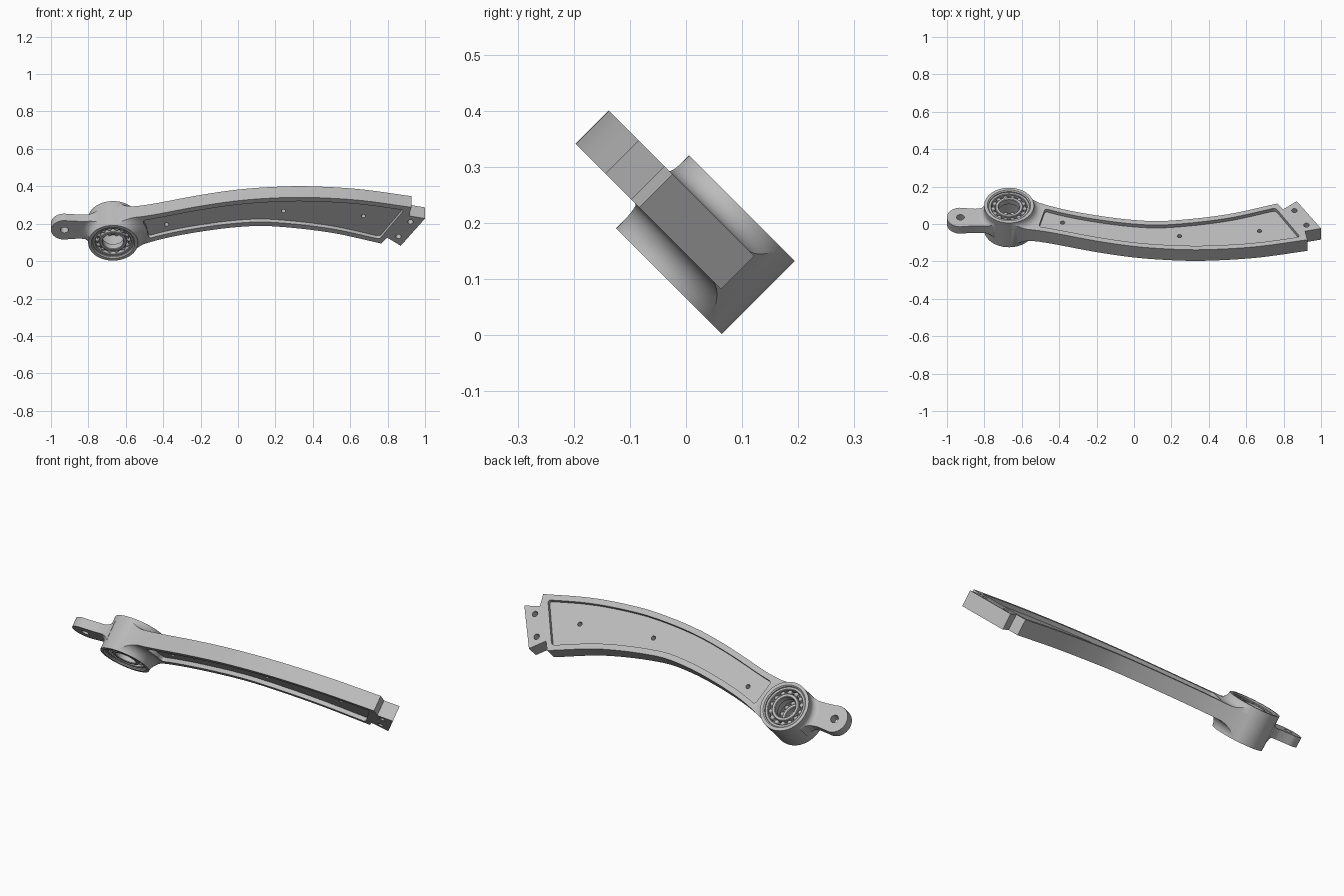
import bpy, bmesh, math
from mathutils import Matrix, Vector

if "Cube" in bpy.data.objects:
    bpy.data.objects.remove(bpy.data.objects["Cube"], do_unlink=True)

# One satin grey metal for every part
grey = bpy.data.materials.new("grey metal")
grey.use_nodes = True
grey.diffuse_color = (0.5, 0.5, 0.5, 1)
grey.node_tree.nodes["Principled BSDF"].inputs["Base Color"].default_value = grey.diffuse_color

# The part is modelled flat, then tilted about x
TILT = Matrix.Rotation(math.radians(-45), 4, 'X')
HUB = Vector((-0.668, -0.09))
HUB_R, HUB_LOW, HUB_TOP = 0.133, 0.047, 0.231
ARM_LOW, ARM_TOP = 0.102, 0.186
LUG_LOW, LUG_TOP = 0.117, 0.169


def finish(name, bm):
    bmesh.ops.recalc_face_normals(bm, faces=bm.faces[:])
    bm.transform(TILT)
    me = bpy.data.meshes.new(name)
    bm.to_mesh(me)
    bm.free()
    me.materials.append(grey)
    ob = bpy.data.objects.new(name, me)
    bpy.context.collection.objects.link(ob)
    return ob


def prism(name, pts, low, top, rounding=0):
    bm = bmesh.new()
    face = bm.faces.new([bm.verts.new((p[0], p[1], low)) for p in pts])
    ext = bmesh.ops.extrude_face_region(bm, geom=[face])["geom"]
    new = [g for g in ext if isinstance(g, bmesh.types.BMVert)]
    bmesh.ops.translate(bm, verts=new, vec=(0, 0, top - low))
    bmesh.ops.recalc_face_normals(bm, faces=bm.faces[:])
    if rounding:
        corners = [e for e in bm.edges
                   if abs(e.verts[0].co.z - e.verts[1].co.z) > 1e-4
                   and e.calc_face_angle(0) > 0.6]
        bmesh.ops.bevel(bm, geom=corners, offset=rounding, segments=5,
                        profile=0.5, affect='EDGES')
    return finish(name, bm)


def lathe(name, profile, steps=64):
    """Turn a closed (radius, height) profile about the hub axis."""
    bm = bmesh.new()
    rings = []
    for i in range(steps):
        a = math.tau * i / steps
        rings.append([bm.verts.new((HUB.x + r * math.cos(a), HUB.y + r * math.sin(a), w))
                      for r, w in profile])
    n = len(profile)
    for i in range(steps):
        a, b = rings[i], rings[(i + 1) % steps]
        for j in range(n):
            k = (j + 1) % n
            bm.faces.new((a[j], a[k], b[k], b[j]))
    return finish(name, bm)


def arc(c, r, start, end, n):
    return [(c[0] + r * math.cos(math.radians(start + (end - start) * i / n)),
             c[1] + r * math.sin(math.radians(start + (end - start) * i / n)))
            for i in range(n + 1)]


def combine(ob, tool, operation='DIFFERENCE'):
    mod = ob.modifiers.new("shape", 'BOOLEAN')
    mod.operation, mod.solver, mod.object = operation, 'EXACT', tool
    bpy.context.view_layer.objects.active = ob
    bpy.ops.object.modifier_apply(modifier=mod.name)
    bpy.data.objects.remove(tool, do_unlink=True)


def drill(ob, x, y, r):
    combine(ob, prism("drill", arc((x, y), r, 0, 345, 23), 0, 0.3))


def curve(pts, x):
    """Smooth interpolation through points sorted by x."""
    def slope(i):
        a, b = pts[max(i - 1, 0)], pts[min(i + 1, len(pts) - 1)]
        return (b[1] - a[1]) / (b[0] - a[0])
    i = max(k for k in range(len(pts) - 1) if k == 0 or pts[k][0] <= x)
    (x0, y0), (x1, y1) = pts[i], pts[i + 1]
    h = x1 - x0
    t = (x - x0) / h
    return (y0 * (1 + 2 * t) * (1 - t) ** 2 + slope(i) * h * t * (1 - t) ** 2
            + y1 * t * t * (3 - 2 * t) + slope(i + 1) * h * t * t * (t - 1))


def edge(pts, start, end, n=32, shift=0):
    xs = [start + (end - start) * i / n for i in range(n + 1)]
    return [(x, curve(pts, x) + shift) for x in xs]


# Arm outline: convex edge, end tab, concave edge, arc hidden in the hub wall
convex = [(-0.66, -0.2225), (-0.575, -0.226), (-0.473, -0.243), (-0.206, -0.313),
          (0, -0.355), (0.2, -0.376), (0.38, -0.38), (0.65, -0.358), (0.927, -0.305)]
concave = [(-0.6, 0.024), (-0.54, -0.011), (-0.393, -0.07), (-0.2, -0.121), (0, -0.156),
           (0.168, -0.163), (0.49, -0.115), (0.767, -0.031)]
tab = [(0.915, -0.24), (1.0, -0.22), (0.87, -0.014), (0.797, -0.076)]
arm_outline = (edge(convex, -0.66, 0.927) + tab + edge(concave, 0.767, -0.6)
               + arc(HUB, 0.122, 56, -84, 12))
arm = prism("arm", arm_outline, ARM_LOW, ARM_TOP)

# Shallow pocket on both faces of the arm
pocket = edge(convex, -0.51, 0.888, shift=0.03) + edge(concave, 0.757, -0.475, shift=-0.03)
DEPTH = 0.022
for low, top in ((ARM_TOP - DEPTH, 0.3), (0, ARM_LOW + DEPTH)):
    combine(arm, prism("pocket", pocket, low, top, rounding=0.016))

# Through holes in the pocket floor and in the tab
for x, y, r in ((-0.382, -0.153, 0.012), (0.243, -0.255, 0.012), (0.671, -0.216, 0.012),
                (0.858, -0.084, 0.015), (0.922, -0.194, 0.015)):
    drill(arm, x, y, r)

# Rounded lug on the other side of the hub
EYE = (-0.928, -0.118)
lug_outline = (arc(EYE, 0.072, 75, 285, 24)
               + [(-0.85, -0.184), (-0.8, -0.184), (-0.77, -0.19), (-0.745, -0.2)]
               + arc(HUB, 0.122, -129, -214, 10)
               + [(-0.78, -0.01), (-0.795, -0.036), (-0.815, -0.05), (-0.85, -0.054)])
lug = prism("lug", lug_outline, LUG_LOW, LUG_TOP)
drill(lug, *EYE, 0.021)


# Concave fillets where the arm and the lug run into the hub
def fillet(name, outline, low, top, f_low, f_top):
    def sweep(w, f, sign):
        return [(HUB_R + f - f * math.cos(a), w + sign * (f - f * math.sin(a)))
                for a in (math.pi / 2 * i / 8 for i in range(9))]
    profile = ([(0.12, low - f_low)] + sweep(low, f_low, -1)
               + sweep(top, f_top, 1)[::-1] + [(0.12, top + f_top)])
    ob = lathe(name, profile)
    combine(ob, prism("mask", outline, 0, 0.3), 'INTERSECT')


fillet("arm_fillet", arm_outline, ARM_LOW, ARM_TOP, ARM_LOW - HUB_LOW - 0.001,
       HUB_TOP - ARM_TOP - 0.001)
fillet("lug_fillet", lug_outline, LUG_LOW, LUG_TOP, 0.03, 0.03)

# Hub barrel with a bearing seat at each end
SEAT = 0.05
lathe("hub", [(HUB_R, HUB_LOW), (HUB_R, HUB_TOP), (0.116, HUB_TOP), (0.11, HUB_TOP - 0.006),
              (0.11, HUB_TOP - SEAT), (0.09, HUB_TOP - SEAT), (0.09, HUB_LOW + SEAT),
              (0.11, HUB_LOW + SEAT), (0.11, HUB_LOW + 0.006), (0.116, HUB_LOW)])


# Ball bearings: outer race, inner race and a ring of balls
def race(name, r0, r1, w0, w1, c=0.003):
    lathe(name, [(r0 + c, w0), (r1 - c, w0), (r1, w0 + c), (r1, w1 - c),
                 (r1 - c, w1), (r0 + c, w1), (r0, w1 - c), (r0, w0 + c)])


for side, low in (("upper", HUB_TOP - SEAT), ("lower", HUB_LOW + 0.01)):
    top = low + SEAT - 0.01
    race(side + "_outer_race", 0.095, 0.111, low, top)
    race(side + "_inner_race", 0.056, 0.074, low, top)
    bm = bmesh.new()
    for x, y in arc(HUB, 0.0845, 0, 360 * 13 / 14, 13):
        bmesh.ops.create_uvsphere(bm, u_segments=14, v_segments=10, radius=0.0135,
                                  matrix=Matrix.Translation((x, y, (low + top) / 2)))
    # Cage ring carrying the balls
    finish(side + "_balls", bm)
    race(side + "_cage", 0.08, 0.089, low + 0.014, top - 0.014, 0.002)

# Smooth the curved walls, keep the machined edges crisp
bpy.ops.object.select_all(action='DESELECT')
for ob in bpy.context.collection.objects:
    if ob.type == 'MESH' and grey.name in ob.data.materials:
        ob.select_set(True)
        bpy.context.view_layer.objects.active = ob
bpy.ops.object.shade_smooth_by_angle(angle=math.radians(30))
